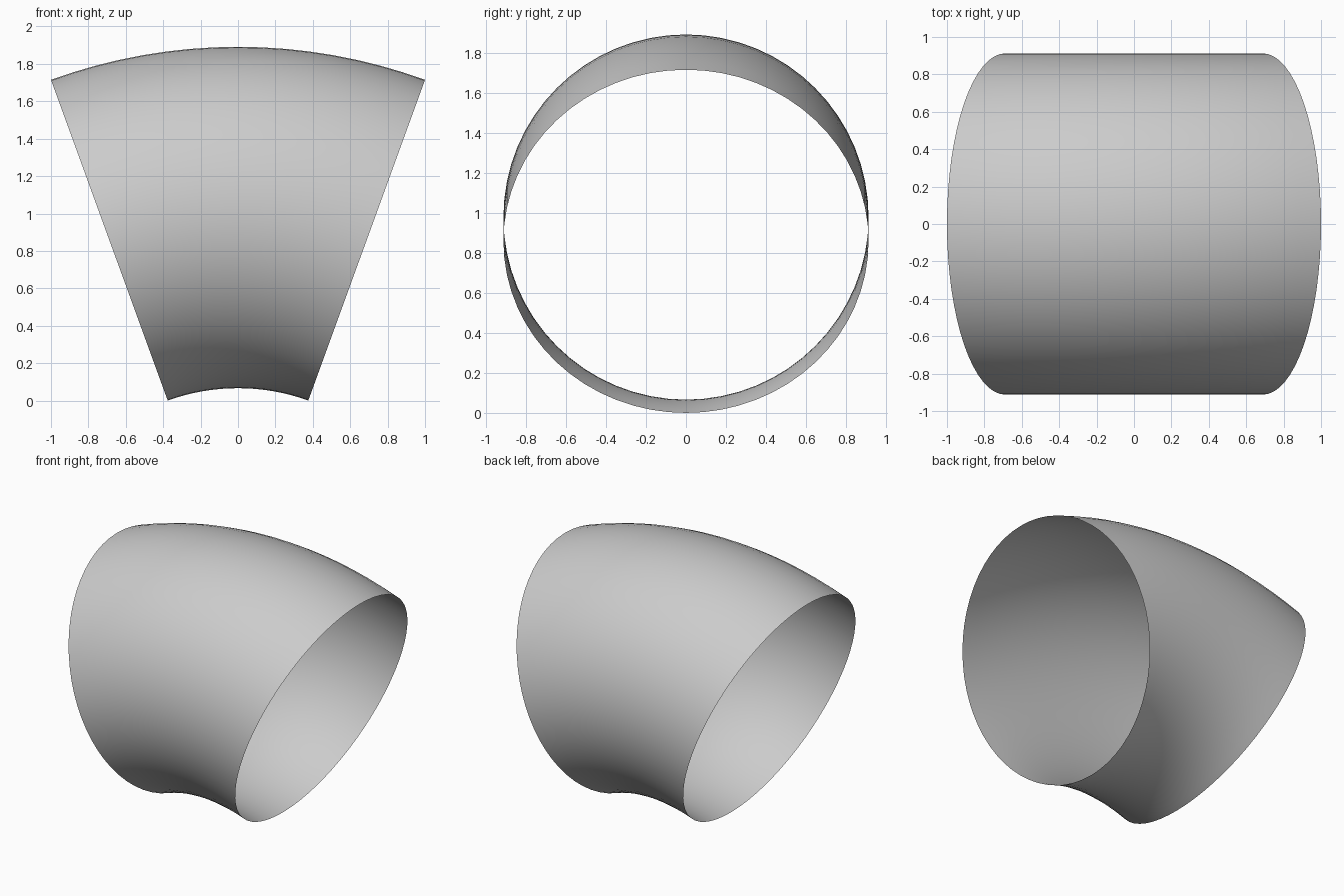
import bpy, bmesh
from math import sin, cos, radians, pi

if "Cube" in bpy.data.objects:
    bpy.data.objects.remove(bpy.data.objects["Cube"])

BEND = radians(20)      # half of the bend angle
TUBE = 0.9125           # tube radius
RING = 2.011            # bend radius of the centre line
CENTRE_Z = -(RING - TUBE) * cos(BEND)
SIDES, STEPS = 64, 16

# Open pipe elbow: a circle swept along an arc
bm = bmesh.new()
rings = []
for i in range(STEPS + 1):
    a = -BEND + 2 * BEND * i / STEPS
    ring = []
    for j in range(SIDES):
        t = 2 * pi * j / SIDES
        d = RING + TUBE * cos(t)
        ring.append(bm.verts.new((d * sin(a), TUBE * sin(t), CENTRE_Z + d * cos(a))))
    rings.append(ring)
for r0, r1 in zip(rings, rings[1:]):
    for j in range(SIDES):
        k = (j + 1) % SIDES
        # wound so the normals face outward
        bm.faces.new((r0[j], r1[j], r1[k], r0[k])).smooth = True
bm.normal_update()
f = bm.faces[:] [0]
if f.normal.z < 0:
    bmesh.ops.reverse_faces(bm, faces=bm.faces[:])

mesh = bpy.data.meshes.new("pipe_elbow")
bm.to_mesh(mesh)
bm.free()
obj = bpy.data.objects.new("pipe_elbow", mesh)
bpy.context.collection.objects.link(obj)
